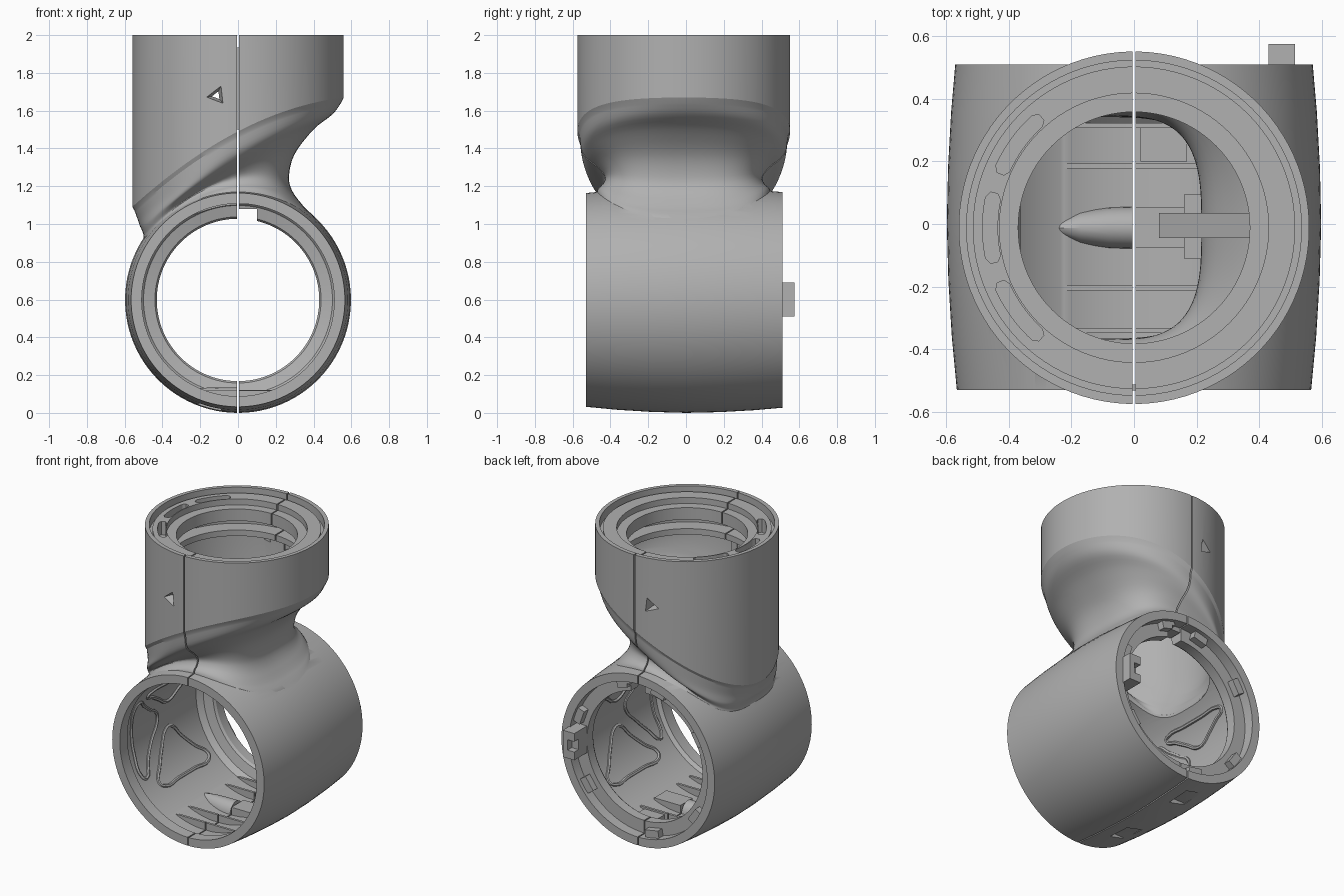
import bpy, bmesh
from math import cos, sin, pi, radians, copysign
from mathutils import Vector, Matrix

cube = bpy.data.objects.get("Cube")
if cube:
    bpy.data.objects.remove(cube, do_unlink=True)

SEG = 96
AXIS_Z = 0.598      # height of the barrel axis
SHIFT = -0.012      # y offset of the upright socket
GREY = bpy.data.materials.new("housing grey")
GREY.diffuse_color = (0.44, 0.44, 0.44, 1)
GREY.use_nodes = True
GREY.node_tree.nodes["Principled BSDF"].inputs["Base Color"].default_value = (0.44, 0.44, 0.44, 1)


def finish(name, bm):
    bmesh.ops.recalc_face_normals(bm, faces=bm.faces)
    mesh = bpy.data.meshes.new(name)
    bm.to_mesh(mesh)
    bm.free()
    mesh.materials.append(GREY)
    obj = bpy.data.objects.new(name, mesh)
    bpy.context.scene.collection.objects.link(obj)
    return obj


def loft(name, rings):
    """Skin a stack of closed rings and cap both ends."""
    bm = bmesh.new()
    rows = [[bm.verts.new(p) for p in ring] for ring in rings]
    n = len(rows[0])
    for a, b in zip(rows, rows[1:]):
        for i in range(n):
            j = (i + 1) % n
            bm.faces.new((a[i], a[j], b[j], b[i]))
    bm.faces.new(rows[0])
    bm.faces.new(rows[-1])
    return finish(name, bm)


def lathe_y(name, profile):
    turn = [2 * pi * i / SEG for i in range(SEG)]
    return loft(name, [[(r * cos(t), y, AXIS_Z + r * sin(t)) for t in turn] for r, y in profile])


def lathe_z(name, profile):
    turn = [2 * pi * i / SEG for i in range(SEG)]
    return loft(name, [[(r * cos(t), SHIFT + r * sin(t), z) for t in turn] for r, z in profile])


def prism(name, outline, y0, y1):
    """Extrude an x/z outline along y."""
    return loft(name, [[(x, y, z) for x, z in outline] for y in (y0, y1)])


def box(name, lo, hi, turn=None):
    lo, hi = Vector(lo), Vector(hi)
    bm = bmesh.new()
    bmesh.ops.create_cube(bm, size=1)
    for v in bm.verts:
        v.co = (lo + hi) / 2 + Vector(a * b for a, b in zip(v.co, hi - lo))
    if turn:
        bm.transform(turn)
    return finish(name, bm)


def boolean(target, tool, mode="DIFFERENCE"):
    mod = target.modifiers.new("cut", "BOOLEAN")
    mod.operation, mod.solver, mod.object = mode, "EXACT", tool
    bpy.context.view_layer.objects.active = target
    bpy.ops.object.modifier_apply(modifier=mod.name)
    bpy.data.objects.remove(tool, do_unlink=True)


def section(s, inset=0.0):
    """Ring from left x/z, right x/z, half depth, z at the front and squareness (2 is an oval)."""
    xl, zl, xr, zr, ry, zf, power = s
    xc, rx, ry = (xl + xr) / 2, (xr - xl) / 2 - inset, ry - inset
    pts = []
    for i in range(SEG):
        a = 2 * pi * (i + .5) / SEG
        c, d = (copysign(abs(v) ** (2 / power), v) for v in (cos(a), sin(a)))
        z = zf + (zr - zl) / 2 * c + ((zr + zl) / 2 - zf) * c * c
        pts.append((xc + rx * c, SHIFT + ry * d, z))
    return pts


def smooth_sections(keys, steps=4):
    out = []
    for i in range(len(keys) - 1):
        p = [keys[max(0, min(len(keys) - 1, i + k))] for k in (-1, 0, 1, 2)]
        for s in range(steps):
            t = s / steps
            out.append([b + t / 2 * (c - a + t * (2 * a - 5 * b + 4 * c - d + t * (3 * (b - c) + d - a)))
                        for a, b, c, d in zip(*p)])
    return out + [keys[-1]]


# Upright sleeve with a crisp slanted hem, flowing through the squarer neck into the barrel
sleeve = [(-.56, 2, .56, 2, .563, 2, 2), (-.56, 1.09, .56, 1.67, .563, 1.49, 2)]
upper_neck = [(-.548, 1.07, .545, 1.64, .552, 1.465, 2), (-.53, 1.02, .5, 1.58, .54, 1.38, 2.1),
              (-.52, .99, .40, 1.5, .51, 1.31, 2.3), (-.51, .97, .30, 1.37, .455, 1.25, 2.7)]
fillet = [(-.50, .94, .27, 1.25, .42, 1.215, 3), (-.5, .925, .29, 1.17, .43, 1.19, 3),
          (-.495, .91, .35, 1.09, .46, 1.165, 2.9), (-.47, .85, .42, 1.0, .45, 1.08, 2.5),
          (-.4, .75, .38, .8, .4, .8, 2.2)]
throat = [(-.50, .94, .27, 1.25, .42, 1.2, 3.2), (-.49, .91, .30, 1.13, .41, 1.14, 3.2),
          (-.4, .75, .38, .8, .4, .8, 2.4)]
housing = lathe_y("elbow_housing", [(.566, -.53), (.582, -.36), (.593, -.18), (.598, 0),
                                    (.594, .18), (.584, .36), (.571, .51)])
boolean(housing, loft("sleeve_neck", [section(s) for s in sleeve + smooth_sections(upper_neck + fillet)]), "UNION")

# Hollow barrel with a chamfered rear flange, then the neck and the stepped top mouth
boolean(housing, lathe_y("barrel_bore", [(.51, -.6), (.51, -.45), (.53, -.43), (.53, .31), (.5, .345), (.44, .36),
                                         (.43, .375), (.43, .44), (.515, .44), (.515, .6)]))
cavity = [(-.56, 1.85, .56, 1.85, .563, 1.85, 2), (-.56, 1.16, .56, 1.71, .563, 1.53, 2)]
boolean(housing, loft("neck_bore", [section(s, .055) for s in cavity + smooth_sections(upper_neck + throat)]))
boolean(housing, lathe_z("top_mouth", [(.535, 2.1), (.535, 1.94), (.515, 1.94), (.515, 1.97), (.43, 1.97),
                                       (.43, 1.93), (.37, 1.93), (.37, 1.8)]))

# Three curved slots in the top flange
for mid, half in ((180, 14), (144, 14), (216, 14)):
    rings = []
    for k in range(13):
        a = radians(mid - half + 2 * half * k / 12)
        w = .024 if 0 < k < 12 else .012
        rings.append([((.46 + dr) * cos(a), SHIFT + (.46 + dr) * sin(a), z)
                      for dr, z in ((-w, 1.88), (w, 1.88), (w, 2.05), (-w, 2.05))])
    boolean(housing, loft("flange_slot", rings))

# Triangular marker holes, front and back
for side in (-1, 1):
    rings = []
    for y, s in ((.62, 1.4), (.555, 1), (.48, .3)):
        rings.append([(-.115 + s * dx, SHIFT + side * y, 1.68 + s * dz)
                      for dx, dz in ((-.06, -.01), (.025, .05), (.035, -.04))])
    boolean(housing, loft("marker_hole", rings))

# Two shallow pockets under the barrel
for y in (.31, -.25):
    boolean(housing, box("pocket", (-.21, y - .08, -.1), (-.09, y + .08, .05)))

# Lugs around the rear mouth, and the gap in the flange beside the seam
for deg in (20, 75, 105, 150, 215, 260, 325):
    turn = Matrix.Translation((0, 0, AXIS_Z)) @ Matrix.Rotation(-radians(deg), 4, "Y")
    boolean(housing, box("rear_lug", (.465, .42, -.05), (.53, .485, .05), turn), "UNION")
boolean(housing, box("flange_gap", (-.004, .3, .95), (.1, .6, 1.08)))

# Inner ring below the top flange
ring = lathe_z("inner_ring", [(.53, 1.77), (.53, 1.73)])
boolean(ring, lathe_z("ring_hole", [(.41, 1.8), (.41, 1.7)]))
boolean(housing, ring, "UNION")

# Floor ribs across the barrel, with a small block between the rear pair
for y in (-.34, -.205, .185, .315):
    boolean(housing, prism("floor_rib", [(-.23, .118), (.21, .118), (.18, .07), (-.19, .07)], y - .008, y + .008), "UNION")
boolean(housing, box("floor_block", (.02, .2, .05), (.17, .31, .11)), "UNION")

# Seam dividing the two half shells
boolean(housing, box("seam", (-.004, -1, -.2), (.004, 1, 2.2)))

# Lip closing the seam behind the sleeve front
box("seam_lip", (-.02, SHIFT - .52, 1.5), (.02, SHIFT - .5, 1.935))

# Rounded floor ridge, and the web with its pad on the short neck wall
loft("floor_ridge", [[(x, SHIFT + w * cos(t), .06 + h * sin(t)) for t in [pi * k / 10 for k in range(11)]]
                     for x, w, h in ((-.26, .01, .06), (-.23, .035, .068), (-.17, .055, .073),
                                     (-.08, .066, .075), (-.005, .068, .075))])
box("floor_ridge_block", (.005, SHIFT - .065, .04), (.2, SHIFT + .065, .12))
prism("neck_web", [(.08, 1.25), (.235, 1.25), (.265, 1.37), (.365, 1.5), (.37, 1.56), (.08, 1.3)], -.045, .035)
box("web_pad", (.16, -.11, 1.17), (.235, .095, 1.22))

# Clip on the rear rim
clip = box("rear_clip", (.43, .43, .51), (.515, .575, .69))
boolean(clip, box("clip_gap", (.40, .53, .565), (.48, .6, .635)))


def wall_rib(name, points):
    """Thin bead on the barrel wall through (degrees, y) points."""
    curve = bpy.data.curves.new(name, "CURVE")
    curve.dimensions, curve.bevel_depth, curve.bevel_resolution = "3D", .012, 1
    curve.resolution_u = 4
    spline = curve.splines.new("BEZIER")
    spline.bezier_points.add(len(points) - 1)
    for bp, (deg, y) in zip(spline.bezier_points, points):
        a = radians(deg)
        bp.co = (.53 * cos(a), y, AXIS_Z + .53 * sin(a))
        bp.handle_left_type = bp.handle_right_type = "AUTO"
    spline.use_cyclic_u = True
    obj = bpy.data.objects.new(name, curve)
    bpy.context.scene.collection.objects.link(obj)
    mesh = bpy.data.meshes.new_from_object(obj.evaluated_get(bpy.context.evaluated_depsgraph_get()))
    bpy.data.objects.remove(obj, do_unlink=True)
    mesh.materials.clear()
    mesh.materials.append(GREY)
    bpy.context.scene.collection.objects.link(bpy.data.objects.new(name, mesh))


# Rounded triangular stiffeners on both side walls
for label, mirror in (("left", lambda d: d), ("right", lambda d: 180 - d)):
    for part, tri in (("upper", ((26, -.3), (26, .28), (6, 0))), ("lower", ((-45, -.3), (-8, 0), (-45, .28))),
                      ("front", ((24, -.38), (0, -.08), (-38, -.38)))):
        pts = []
        for (d0, y0), (d1, y1) in zip(tri, tri[1:] + tri[:1]):
            pts += [(mirror(d0 + (d1 - d0) * t), y0 + (y1 - y0) * t) for t in (.1, .35, .65, .9)]
        wall_rib(f"{label}_{part}_stiffener", pts)

# Smooth the curved skins and keep crisp edges
for obj in bpy.context.scene.collection.all_objects:
    if obj.type == "MESH" and GREY.name in obj.data.materials:
        bpy.ops.object.select_all(action="DESELECT")
        obj.select_set(True)
        bpy.context.view_layer.objects.active = obj
        bpy.ops.object.shade_smooth_by_angle(angle=radians(25))
